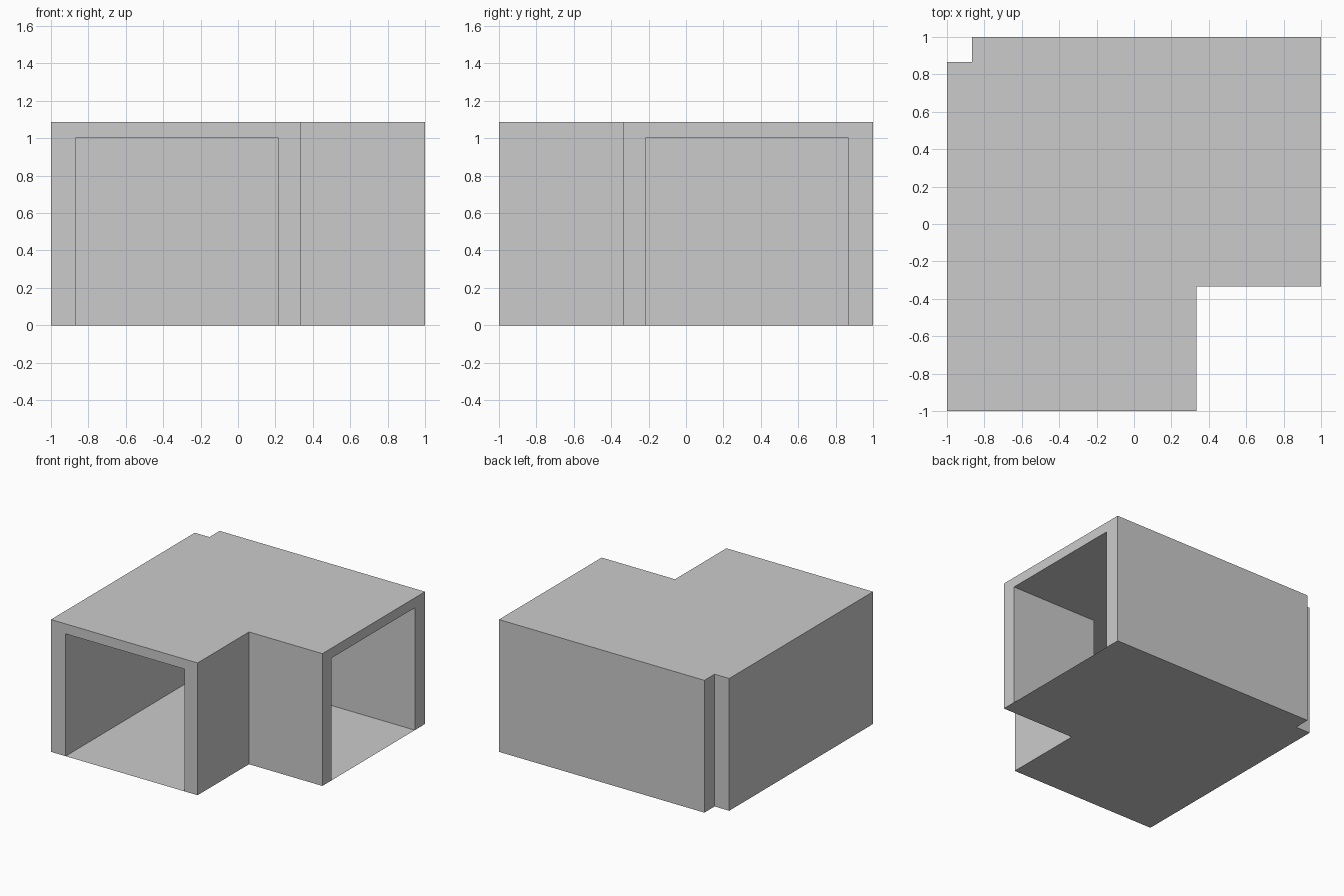
import bpy
import bmesh

cube = bpy.data.objects.get("Cube")
if cube:
    bpy.data.objects.remove(cube, do_unlink=True)

grey = bpy.data.materials.new("plain grey")
grey.use_nodes = True
colour = (0.6, 0.6, 0.6, 1)
grey.diffuse_color = colour
grey.node_tree.nodes["Principled BSDF"].inputs["Base Color"].default_value = colour

HEIGHT, CEILING = 1.087, 1.005
OUT, STEP = 0.333, 0.867   # inside-corner line and inner wall face
JAMB = 0.215               # inner face of the short walls


def prism(name, outline, bottom, top):
    """Extrude a plan outline upward; a zero height leaves a flat sheet."""
    bm = bmesh.new()
    face = bm.faces.new([bm.verts.new((x, y, bottom)) for x, y in outline])
    if top > bottom:
        result = bmesh.ops.extrude_face_region(bm, geom=[face])
        verts = [g for g in result["geom"] if isinstance(g, bmesh.types.BMVert)]
        bmesh.ops.translate(bm, verts=verts, vec=(0, 0, top - bottom))
        bmesh.ops.recalc_face_normals(bm, faces=bm.faces)
    mesh = bpy.data.meshes.new(name)
    bm.to_mesh(mesh)
    bm.free()
    mesh.materials.append(grey)
    obj = bpy.data.objects.new(name, mesh)
    bpy.context.collection.objects.link(obj)
    return obj


def box_plan(x0, x1, y0, y1):
    return [(x0, y0), (x1, y0), (x1, y1), (x0, y1)]


# L-shaped plan with a notch at the outer corner
plan = [(-1, -1), (OUT, -1), (OUT, -OUT), (1, -OUT),
        (1, 1), (-STEP, 1), (-STEP, STEP), (-1, STEP)]
prism("floor", plan, 0, 0)
prism("roof", plan, CEILING, HEIGHT)

# Long outer walls, meeting edge to edge at the notch
prism("right_wall", box_plan(-1, -STEP, -1, STEP), 0, CEILING)
prism("back_wall", box_plan(-STEP, 1, STEP, 1), 0, CEILING)

# Short wall wrapping the inside corner
prism("inside_corner_wall",
      [(JAMB, -1), (OUT, -1), (OUT, -OUT), (1, -OUT), (1, -JAMB), (JAMB, -JAMB)],
      0, CEILING)
